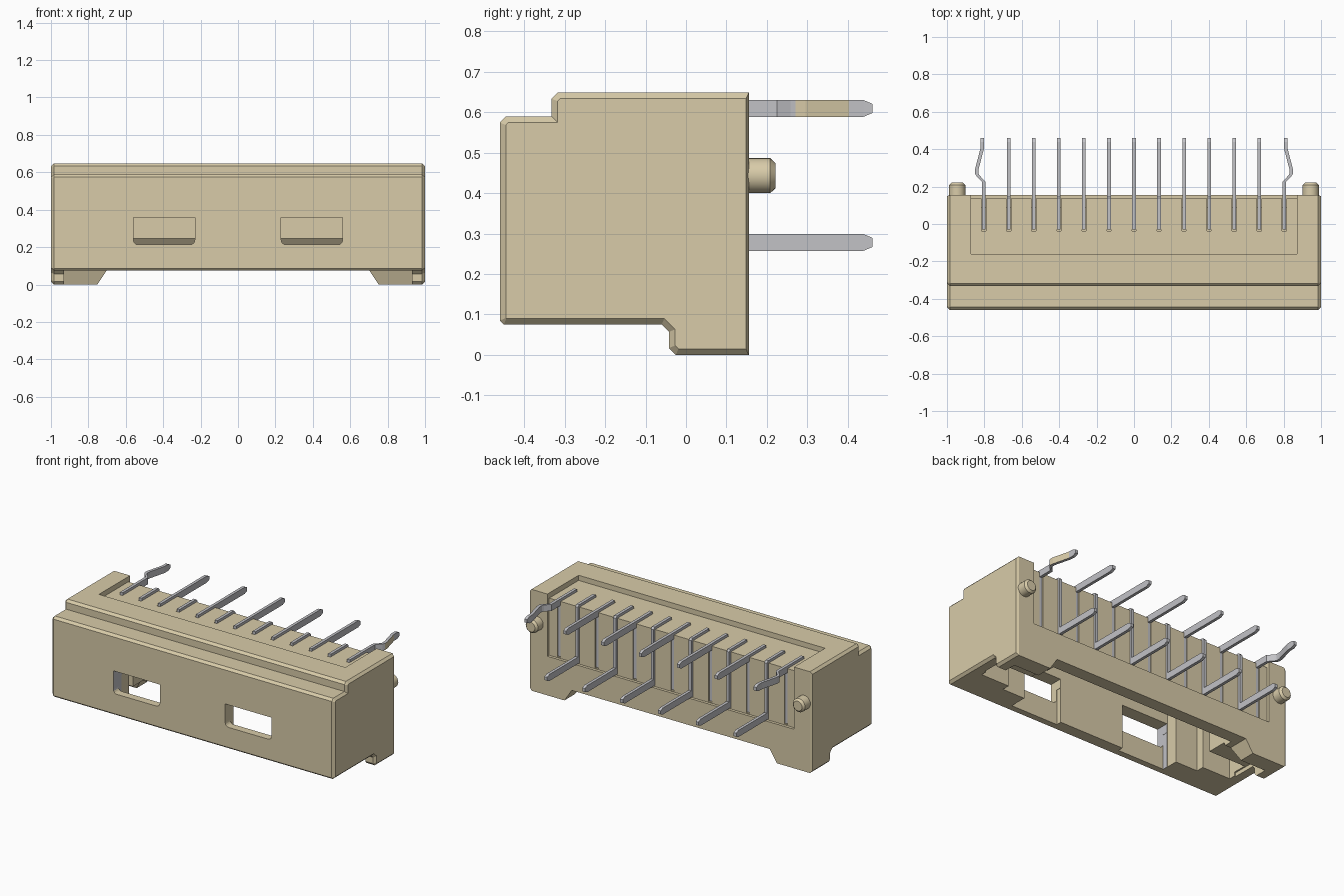
import bpy, bmesh, math
from mathutils import Vector

cube = bpy.data.objects.get("Cube")
if cube:
    bpy.data.objects.remove(cube, do_unlink=True)


def material(name, rgb):
    m = bpy.data.materials.new(name)
    m.use_nodes = True
    m.diffuse_color = (*rgb, 1)
    for n in m.node_tree.nodes:
        if n.type == 'BSDF_PRINCIPLED':
            n.inputs["Base Color"].default_value = (*rgb, 1)
            n.inputs["Roughness"].default_value = 0.6
    return m


TAN = material("tan plastic", (0.69, 0.60, 0.395))
GREY = material("grey metal", (0.54, 0.54, 0.565))


def finish(name, bm, mats):
    bmesh.ops.recalc_face_normals(bm, faces=bm.faces)
    me = bpy.data.meshes.new(name)
    bm.to_mesh(me)
    bm.free()
    ob = bpy.data.objects.new(name, me)
    bpy.context.collection.objects.link(ob)
    for m in mats:
        me.materials.append(m)
    return ob


def loft(bm, sections):
    """Skin a closed solid through equal rings of points."""
    rings = [[bm.verts.new(p) for p in s] for s in sections]
    n = len(rings[0])
    for p, q in zip(rings, rings[1:]):
        for k in range(n):
            j = (k + 1) % n
            bm.faces.new((p[k], p[j], q[j], q[k]))
    bm.faces.new(rings[0])
    bm.faces.new(rings[-1])


def add_prism(bm, pts, axis, a, b):
    """Extrude a 2D outline along an axis from a to b."""
    if axis == 'x':
        loft(bm, [[(t, u, v) for u, v in pts] for t in (a, b)])
    else:
        loft(bm, [[(u, t, v) for u, v in pts] for t in (a, b)])


def cut(target, prisms):
    """Subtract a group of separate prisms from the target."""
    bm = bmesh.new()
    for p in prisms:
        add_prism(bm, *p)
    cutter = finish("cutter", bm, [TAN])
    cutter.hide_render = True
    mod = target.modifiers.new("cut", 'BOOLEAN')
    mod.operation = 'DIFFERENCE'
    mod.solver = 'EXACT'
    mod.object = cutter
    bpy.context.view_layer.objects.active = target
    bpy.ops.object.modifier_apply(modifier=mod.name)
    bpy.data.objects.remove(cutter, do_unlink=True)


def rect(a0, b0, a1, b1):
    return [(a0, b0), (a1, b0), (a1, b1), (a0, b1)]


def inset(pts, d):
    """Offset a counter-clockwise outline inwards by d with mitred corners."""
    out = []
    for i, p in enumerate(pts):
        p, a, b = Vector(p), Vector(pts[i - 1]), Vector(pts[(i + 1) % len(pts)])
        e1, e2 = (p - a).normalized(), (b - p).normalized()
        n1, n2 = Vector((-e1.y, e1.x)), Vector((-e2.y, e2.x))
        q = p + (n1 + n2) * (d / (1 + n1.dot(n2)))
        out.append((.148 if q.x > .1 else q.x, q.y))   # finer chamfer at the back
    return out


PITCH = 0.1338
PIN_X = [(i - 6) * PITCH for i in range(13)]

# Housing: side profile (y, z) with chamfered corners and a foot at the back
profile = [(-.46, .085), (-.45, .075), (-.06, .075), (-.042, .057), (-.042, .017),
           (-.025, 0), (.155, 0), (.155, .648), (-.317, .648), (-.332, .633),
           (-.332, .589), (-.445, .589), (-.46, .574)]
end = inset(profile, .015)
bm = bmesh.new()
loft(bm, [[(x, y, z) for y, z in outline] for x, outline in
          ((-1, end), (-.985, profile), (.985, profile), (1, end))])
housing = finish("housing", bm, [TAN, GREY])

# Clear the middle so that only two end feet remain
cut(housing, [([(-.785, -.05), (.785, -.05), (.70, .078), (-.70, .078)], 'y', -.055, .3)])
# Plug cavity, open at the bottom, stepped towards both ends
for half, front in ((.5625, -.375), (.72, -.30), (.92, -.25)):
    cut(housing, [(rect(front, -.1, -.12, .5 - half * .01), 'x', -half, half)])
# Sloped lead-ins along the back wall and in the feet
cut(housing, [([(-.2, -.1), (.08, -.1), (.08, .07), (-.06, .245), (-.06, .49), (-.2, .49)],
               'x', -.66, .66)])
cut(housing, [([(-.21, -.05), (.07, -.05), (.01, .10), (-.21, .10)], 'x', -.93, .93)])


# Latch windows with rounded lower corners, and pockets behind them
def window(cx):
    w, r = .164, .025
    pts = [(cx + w, .357), (cx - w, .357)]
    for sx, start in ((-1, 180), (1, 270)):
        for k in range(5):
            a = math.radians(start + k * 22.5)
            pts.append((cx + sx * (w - r) + r * math.cos(a), .213 + r + r * math.sin(a)))
    return pts


cut(housing, [(window(s * .395), 'y', -.6, -.28) for s in (-1, 1)])
cut(housing, [(rect(-.41, -.1, -.28, .3), 'x', s * .395 - .166, s * .395 + .166)
              for s in (-1, 1)])
# Shallow recess over the top and down the back
cut(housing, [([(-.16, .615), (.137, .615), (.137, .25), (.3, .25), (.3, .8), (-.16, .8)],
               'x', -.872, .872)])
# Pin grooves
groove = [(-.037, .585), (.09, .585), (.09, .255), (.3, .255), (.3, .9), (-.037, .9)]
cut(housing, [(groove, 'x', x - .0115, x + .0115) for x in PIN_X])

# Metal side face beside one window
for f in housing.data.polygons:
    c = f.center
    f.material_index = int(f.normal.x > .9 and abs(c.x + .561) < .006 and c.y < -.27)

# Round locating pegs with chamfered tips
for side, s in (("left", 1), ("right", -1)):
    bm = bmesh.new()
    loft(bm, [[(s * .945 + r * math.cos(k * math.pi / 12), y,
                .443 + r * math.sin(k * math.pi / 12)) for k in range(24)]
              for y, r in ((.149, .0435), (.208, .0435), (.221, .031))])
    peg = finish(side + "_peg", bm, [TAN])
    bpy.ops.object.select_all(action='DESELECT')
    peg.select_set(True)
    bpy.context.view_layer.objects.active = peg
    bpy.ops.object.shade_smooth_by_angle(angle=math.radians(30))

# Pins: alternate upper straight pins and lower pins bent down the back
HW, HH = .0095, .021
for i, x in enumerate(PIN_X):
    bm = bmesh.new()
    if i % 2 == 0:
        path = [(0, -.03, HH), (0, .438, HH), (0, .461, .011)]
        if i in (0, 12):   # outward kink on the end pins
            s = 1 if i else -1
            path = [(0, -.03, HH), (0, .225, HH), (s * .031, .258, HH), (s * .038, .27, HH),
                    (s * .037, .295, HH), (s * .009, .403, HH), (s * .008, .438, HH),
                    (s * .008, .461, .011)]
        loft(bm, [[(x + dx + a * HW, y, .609 + b * h)
                   for a, b in ((-1, -1), (1, -1), (1, 1), (-1, 1))] for dx, y, h in path])
        # Flush blade down the back groove
        add_prism(bm, rect(.095, .26, .133, .588), 'x', x - HW, x + HW)
        pin = finish("upper_pin_%d" % (i // 2 + 1), bm, [GREY, TAN])
        # Tan outer face on one kinked pin
        if i == 12:
            for f in pin.data.polygons:
                f.material_index = int(f.normal.x > .1 and f.normal.y > .03)
    else:
        side = [(-.03, .588), (.108, .588), (.108, .27), (.12, .257), (.438, .257),
                (.461, .267), (.461, .289), (.438, .299), (.15, .299), (.15, .618),
                (.138, .63), (-.03, .63)]
        add_prism(bm, side, 'x', x - HW, x + HW)
        finish("lower_pin_%d" % (i // 2 + 1), bm, [GREY])
